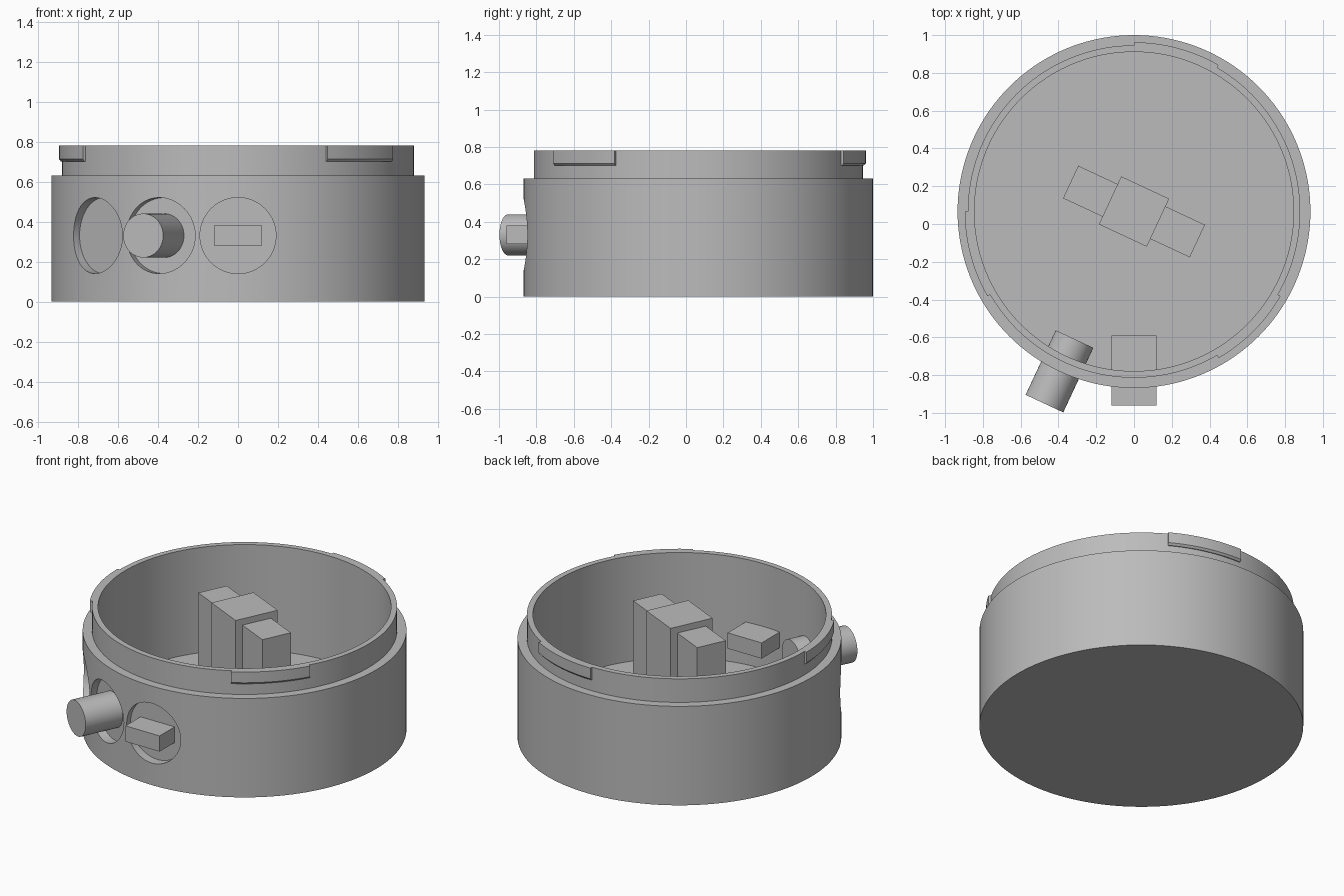
import bpy, bmesh, math
from mathutils import Matrix, Vector

if "Cube" in bpy.data.objects:
    bpy.data.objects.remove(bpy.data.objects["Cube"])

CY = 0.066            # y of the housing axis
SEG = 144

grey = bpy.data.materials.new("plain grey")
grey.diffuse_color = (0.5, 0.5, 0.5, 1)
grey.use_nodes = True
grey.node_tree.nodes["Principled BSDF"].inputs["Base Color"].default_value = grey.diffuse_color


def finish(name, bm, smooth=False):
    bmesh.ops.recalc_face_normals(bm, faces=bm.faces)
    me = bpy.data.meshes.new(name)
    bm.to_mesh(me)
    bm.free()
    ob = bpy.data.objects.new(name, me)
    bpy.context.collection.objects.link(ob)
    me.materials.append(grey)
    if smooth:
        smooth_object(ob)
    return ob


def smooth_object(ob):
    bpy.ops.object.select_all(action='DESELECT')
    ob.select_set(True)
    bpy.context.view_layer.objects.active = ob
    bpy.ops.object.shade_smooth_by_angle(angle=math.radians(30))


def box(name, size, centre, turn=0):
    bm = bmesh.new()
    m = (Matrix.Translation(centre) @ Matrix.Rotation(math.radians(turn), 4, 'Z')
         @ Matrix.Diagonal((*size, 1)))
    bmesh.ops.create_cube(bm, size=1, matrix=m)
    return finish(name, bm)


def radial_cylinder(name, radius, r0, r1, side, z, smooth=False):
    """Cylinder pointing outward; side = degrees left of the front."""
    a = math.radians(270 - side)
    d = Vector((math.cos(a), math.sin(a), 0))
    m = (Matrix.Translation(Vector((0, CY, z)) + d * (r0 + r1) / 2)
         @ d.to_track_quat('Z', 'Y').to_matrix().to_4x4())
    bm = bmesh.new()
    bmesh.ops.create_cone(bm, cap_ends=True, segments=64, radius1=radius,
                          radius2=radius, depth=r1 - r0, matrix=m)
    return finish(name, bm, smooth)


def sweep(name, profile, start, end, steps):
    """Sweep a closed (r, z) profile around the axis between two angles."""
    bm = bmesh.new()
    rings = []
    for i in range(steps + 1):
        a = math.radians(start + (end - start) * i / steps)
        rings.append([bm.verts.new((r * math.cos(a), CY + r * math.sin(a), z))
                      for r, z in profile])
    n = len(profile)
    for p, q in zip(rings, rings[1:]):
        for j in range(n):
            k = (j + 1) % n
            bm.faces.new((p[j], p[k], q[k], q[j]))
    bm.faces.new(rings[0])
    bm.faces.new(rings[-1])
    return finish(name, bm, True)


# Round cup with a stepped lip: stacked rings joined, closed by discs
bm = bmesh.new()
rings = []
for r, z in [(0.934, 0), (0.934, 0.63), (0.88, 0.63), (0.88, 0.78),
             (0.845, 0.78), (0.845, 0.11)]:
    rings.append([bm.verts.new((r * math.cos(2 * math.pi * i / SEG),
                                CY + r * math.sin(2 * math.pi * i / SEG), z))
                  for i in range(SEG)])
for p, q in zip(rings, rings[1:]):
    for i in range(SEG):
        k = (i + 1) % SEG
        bm.faces.new((p[i], p[k], q[k], q[i]))
bm.faces.new(rings[0])
bm.faces.new(rings[-1])
housing = finish("housing", bm)

# Three round flat-bottomed recesses in the wall
for side in (0, 25, 50):
    cutter = radial_cylinder("recess_cutter", 0.19, 0.875, 1.15, side, 0.33)
    cutter.hide_render = True
    mod = housing.modifiers.new("recess", 'BOOLEAN')
    mod.operation = 'DIFFERENCE'
    mod.solver = 'EXACT'
    mod.object = cutter
    bpy.context.view_layer.objects.active = housing
    bpy.ops.object.modifier_apply(modifier=mod.name)
    bpy.data.objects.remove(cutter)
smooth_object(housing)

# Bayonet tabs around the lip
for i in range(3):
    a = 60 + 120 * i
    sweep(f"lip_tab_{i + 1}", [(0.87, 0.70), (0.885, 0.70), (0.896, 0.712),
                               (0.896, 0.78), (0.87, 0.78)], a, a + 30, 12)

# Plugs passing through the recesses
radial_cylinder("round_plug", 0.11, 0.745, 1.122, 25, 0.33, True)
box("flat_plug", (0.24, 0.37, 0.10), (0, -0.775, 0.33))

# Blocks standing on the floor, turned as one group
TURN = -25
box("centre_block", (0.28, 0.28, 0.68), (0, CY, 0.44), TURN)
for name, s in (("left_block", -1), ("right_block", 1)):
    off = Matrix.Rotation(math.radians(TURN), 3, 'Z') @ Vector((s * 0.255, 0, 0))
    box(name, (0.23, 0.19, 0.64), (off.x, CY + off.y, 0.42), TURN)
